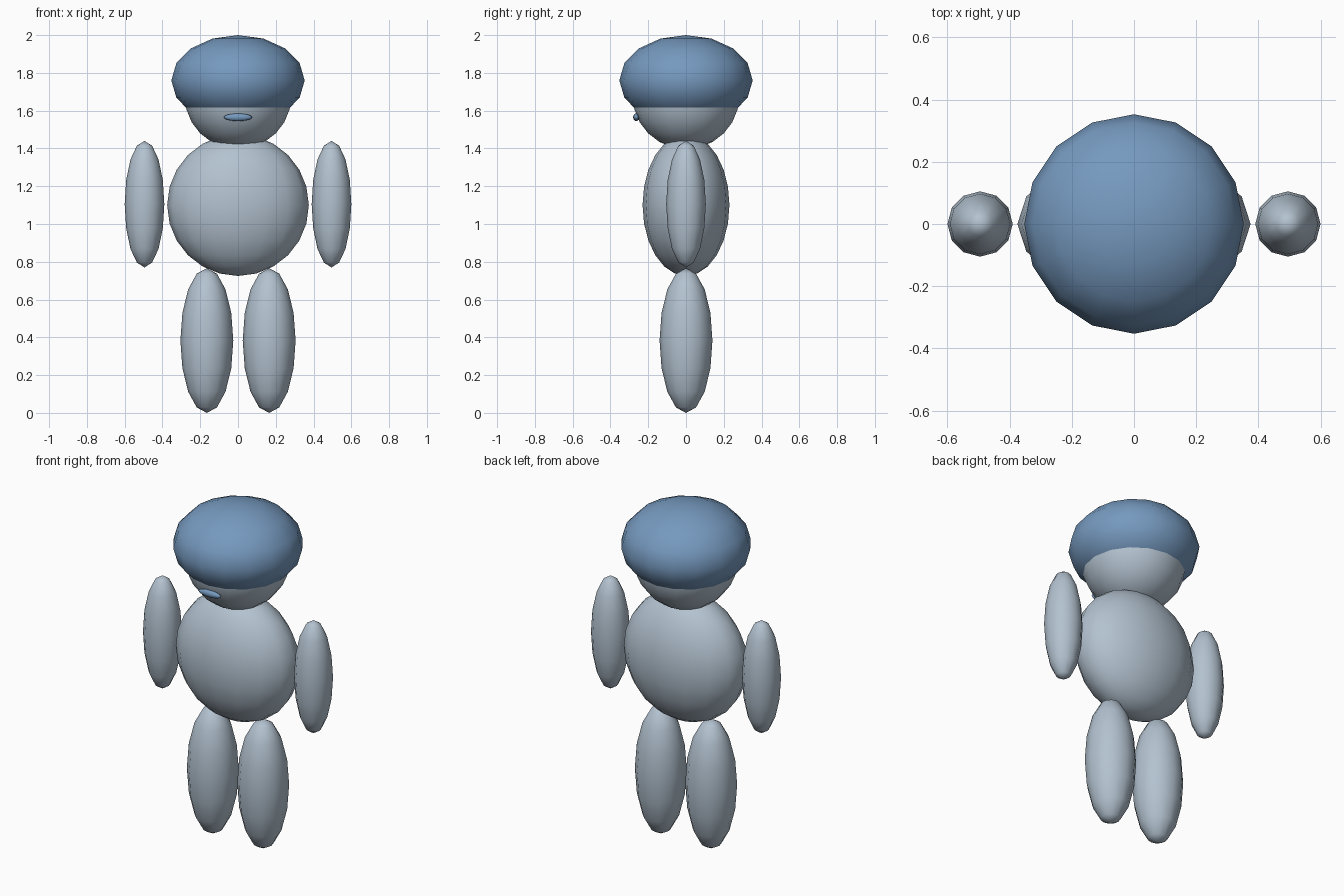
import bpy

cube = bpy.data.objects.get("Cube")
if cube:
    bpy.data.objects.remove(cube, do_unlink=True)


def make_material(name, rgb):
    mat = bpy.data.materials.new(name)
    mat.use_nodes = True
    color = (*rgb, 1.0)
    mat.diffuse_color = color
    mat.node_tree.nodes["Principled BSDF"].inputs["Base Color"].default_value = color
    return mat


pale_grey = make_material("pale blue grey", (0.45, 0.54, 0.63))
blue = make_material("soft blue", (0.18, 0.32, 0.52))


def ellipsoid(name, center, radii, mat, segments=16, rings=12):
    bpy.ops.mesh.primitive_uv_sphere_add(
        segments=segments, ring_count=rings, radius=1, location=center)
    obj = bpy.context.object
    obj.name = name
    obj.scale = radii
    bpy.ops.object.transform_apply(location=False, rotation=False, scale=True)
    bpy.ops.object.shade_smooth()
    obj.data.materials.append(mat)
    return obj


# Body and head
ellipsoid("torso", (0, 0, 1.10), (0.375, 0.23, 0.375), pale_grey)
ellipsoid("head", (0, 0, 1.68), (0.283, 0.283, 0.283), pale_grey)

# Cap of hair and mouth
ellipsoid("hair", (0, 0, 1.76), (0.353, 0.353, 0.24), blue, rings=8)
ellipsoid("mouth", (0, -0.264, 1.565), (0.075, 0.016, 0.02), blue, 12, 8)

# Paired limbs
for side, sign in (("left", 1), ("right", -1)):
    ellipsoid(side + "_arm", (sign * 0.495, 0, 1.105),
              (0.105, 0.105, 0.335), pale_grey, 12, 8)
    ellipsoid(side + "_leg", (sign * 0.165, 0, 0.383),
              (0.14, 0.14, 0.383), pale_grey, 12, 8)
